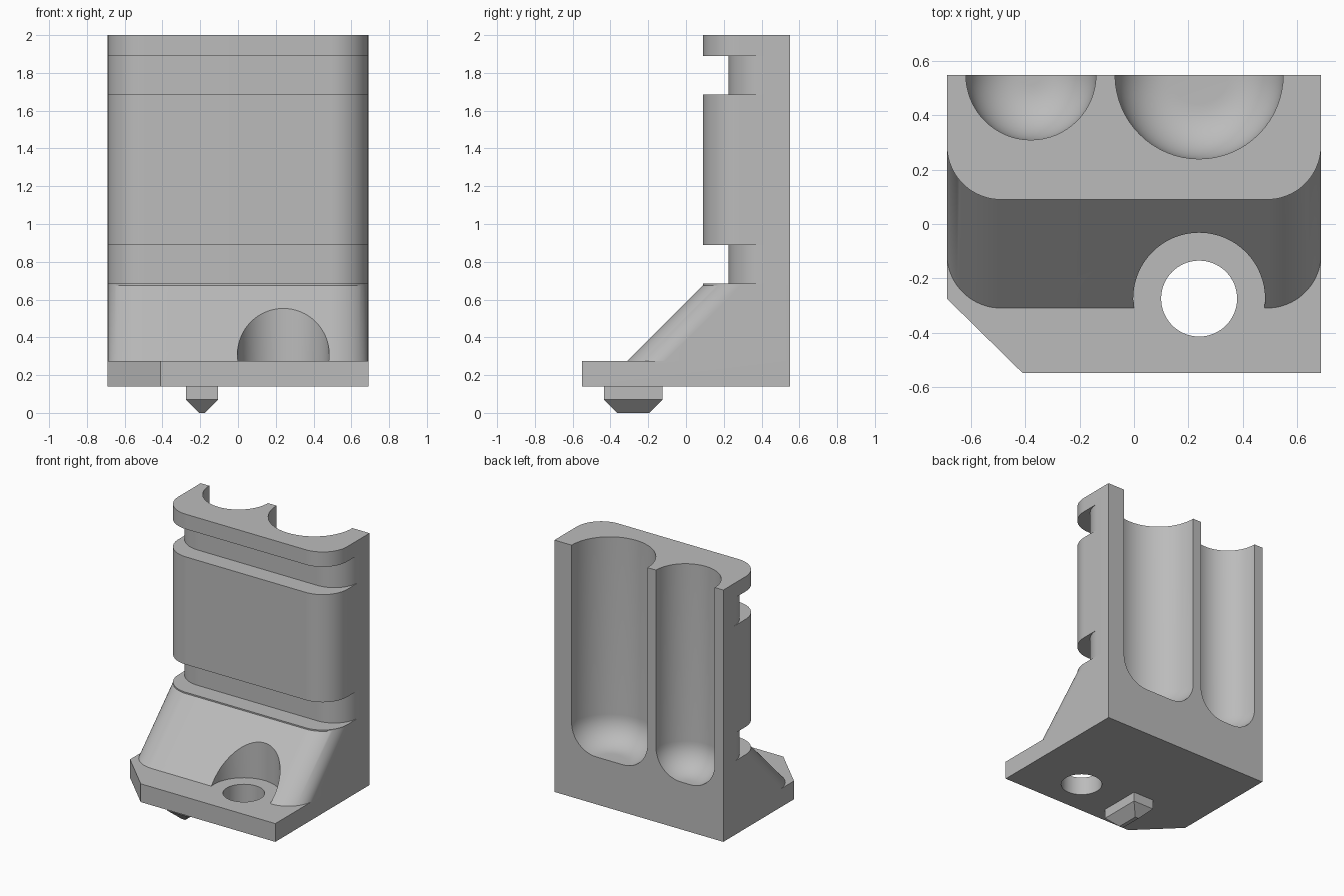
import bpy, bmesh
from math import sin, cos, pi, radians

cube = bpy.data.objects.get("Cube")
if cube:
    bpy.data.objects.remove(cube, do_unlink=True)

HALF_W, BACK, FRONT = 0.69, 0.55, -0.55
CORNER = 0.2
PLATE_BOTTOM, PLATE_TOP, TOP = 0.14, 0.275, 2.0

grey = bpy.data.materials.new("plain grey")
grey.use_nodes = True
GREY = (0.5, 0.5, 0.5, 1)
grey.diffuse_color = GREY
grey.node_tree.nodes["Principled BSDF"].inputs["Base Color"].default_value = GREY


def loft(name, rings):
    """Closed solid through rings holding equal numbers of points."""
    bm = bmesh.new()
    loops = [[bm.verts.new(p) for p in ring] for ring in rings]
    n = len(loops[0])
    for a, b in zip(loops, loops[1:]):
        for i in range(n):
            j = (i + 1) % n
            bm.faces.new((a[i], a[j], b[j], b[i]))
    bm.faces.new(loops[0][::-1])
    bm.faces.new(loops[-1])
    bmesh.ops.recalc_face_normals(bm, faces=bm.faces)
    mesh = bpy.data.meshes.new(name)
    bm.to_mesh(mesh)
    bm.free()
    mesh.materials.append(grey)
    obj = bpy.data.objects.new(name, mesh)
    bpy.context.collection.objects.link(obj)
    return obj


def prism(name, outline, z0, z1):
    return loft(name, [[(x, y, z) for x, y in outline] for z in (z0, z1)])


def circle(cx, cy, r, n=64):
    return [(cx + r * cos(2 * pi * i / n), cy + r * sin(2 * pi * i / n)) for i in range(n)]


def rectangle(cx, cy, hx, hy):
    return [(cx - hx, cy - hy), (cx + hx, cy - hy), (cx + hx, cy + hy), (cx - hx, cy + hy)]


def front_curve(front, n=20):
    """Left-to-right front edge with two rounded corners."""
    pts = []
    for side, start in ((-1, pi), (1, 1.5 * pi)):
        cx, cy = side * (HALF_W - CORNER), front + CORNER
        for i in range(n + 1):
            a = start + 0.5 * pi * i / n
            pts.append((cx + CORNER * cos(a), cy + CORNER * sin(a)))
    return pts


def combine(target, other, operation):
    mod = target.modifiers.new(operation.lower(), "BOOLEAN")
    mod.object, mod.operation, mod.solver = other, operation, "EXACT"
    bpy.context.view_layer.objects.active = target
    bpy.ops.object.modifier_apply(modifier=mod.name)
    bpy.data.objects.remove(other, do_unlink=True)


# Upright body with a sloping foot
levels = [(PLATE_TOP, -0.31), (0.675, 0.09), (TOP, 0.09)]
body = loft("holder_body", [
    [(x, y, z) for x, y in front_curve(f) + [(HALF_W, BACK), (-HALF_W, BACK)]]
    for z, f in levels])

# Two strap grooves round the front
for z0, z1 in ((0.685, 0.89), (1.685, 1.89)):
    inner = front_curve(0.225)
    y = 0.225 + CORNER
    outline = [(-1, y)] + inner + [(1, y), (1, -1), (-1, -1)]
    combine(body, prism("groove_cutter", outline, z0, z1), "DIFFERENCE")

# Two round-bottomed channels open to the back and top
FLOOR, FILLET = 0.49, 0.2
for cx, r in ((-0.38, 0.24), (0.24, 0.31)):
    profile = []
    for i in range(13):
        a = 0.5 * pi * i / 12
        profile.append((r - FILLET + FILLET * sin(a), FLOOR + FILLET * (1 - cos(a))))
    profile.append((r, TOP + 0.2))
    channel = loft("channel_cutter", [
        [(x, y, z) for x, y in circle(cx, BACK, radius)] for radius, z in profile])
    combine(body, channel, "DIFFERENCE")

# Clearance for the screw head through the slope
SCREW = (0.24, -0.275)
combine(body, prism("head_cutter", circle(*SCREW, 0.243), 0.2, 1.0), "DIFFERENCE")

# Base plate with one cut corner and a screw hole
plate = prism("base_plate", [
    (-0.41, FRONT), (HALF_W, FRONT), (HALF_W, BACK), (-HALF_W, BACK), (-HALF_W, -0.275)],
    PLATE_BOTTOM, PLATE_TOP)
combine(plate, prism("screw_cutter", circle(*SCREW, 0.14), 0, 0.5), "DIFFERENCE")
combine(body, plate, "UNION")

# Locating peg with a tapered tip
peg = loft("locating_peg", [
    [(x, y, z) for x, y in rectangle(-0.19, -0.28, 0.085 - inset, 0.155 - inset)]
    for z, inset in ((0, 0.07), (0.07, 0), (PLATE_BOTTOM, 0))])

# Smooth curves, sharp edges
for obj in (body, peg):
    bpy.ops.object.select_all(action="DESELECT")
    obj.select_set(True)
    bpy.context.view_layer.objects.active = obj
    bpy.ops.object.shade_smooth_by_angle(angle=radians(30))
